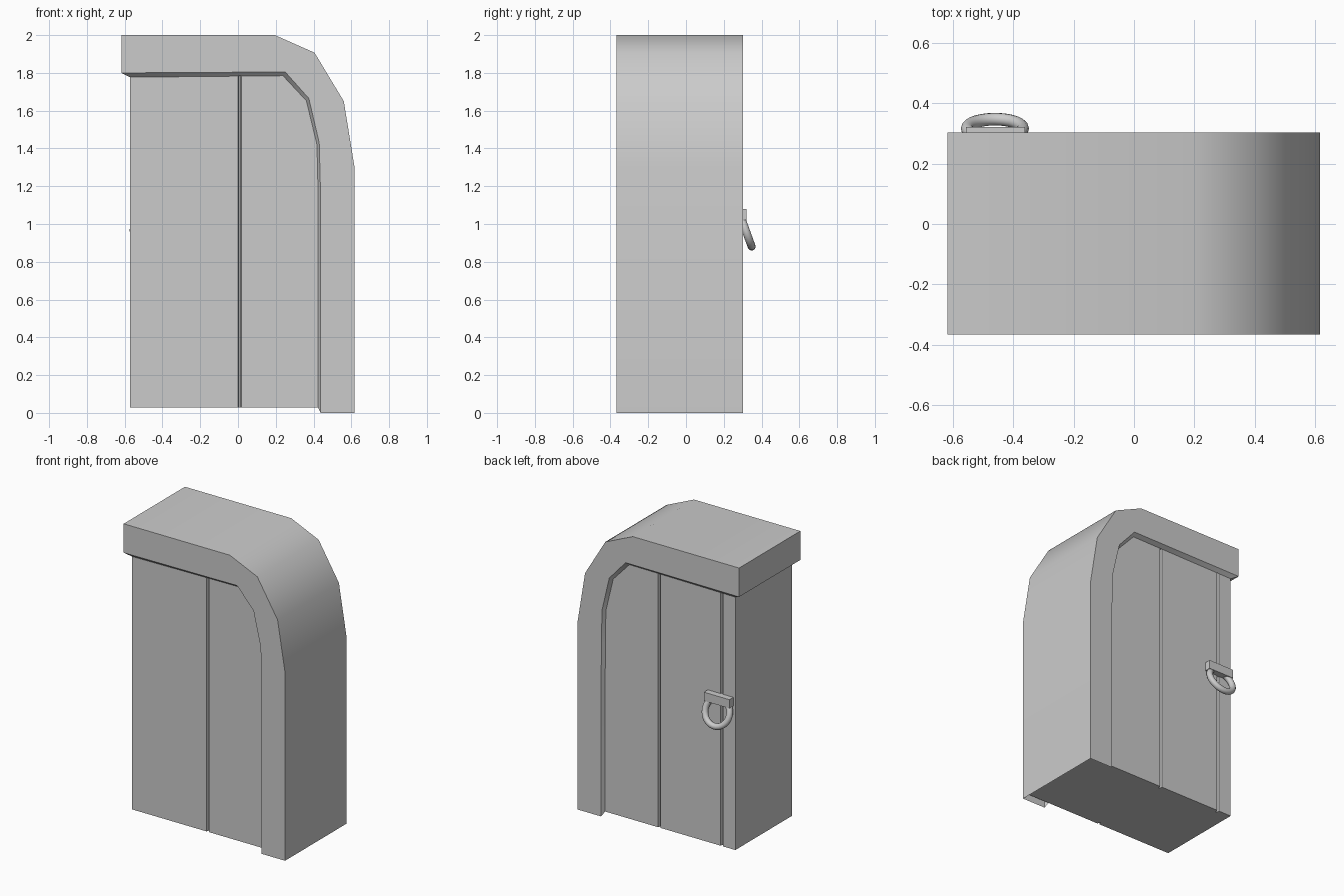
import bpy, bmesh, math

if "Cube" in bpy.data.objects:
    bpy.data.objects.remove(bpy.data.objects["Cube"])

def make(name, verts, faces):
    bm = bmesh.new()
    vs = [bm.verts.new(v) for v in verts]
    for f in faces:
        bm.faces.new([vs[i] for i in f])
    bmesh.ops.recalc_face_normals(bm, faces=bm.faces)
    me = bpy.data.meshes.new(name)
    bm.to_mesh(me)
    bm.free()
    ob = bpy.data.objects.new(name, me)
    bpy.context.collection.objects.link(ob)
    return ob

def smooth(ob, deg):
    bpy.ops.object.select_all(action='DESELECT')
    ob.select_set(True)
    bpy.context.view_layer.objects.active = ob
    bpy.ops.object.shade_smooth_by_angle(angle=math.radians(deg))

FRONT, BACK, INSET = -0.367, 0.303, 0.025

# Half-arch frame: outer, inner and recessed-lip outlines (x, z)
outer = [(-0.618, 2), (0.195, 2), (0.405, 1.907), (0.56, 1.65), (0.617, 1.3), (0.617, 0)]
inner = [(-0.618, 1.8), (0.25, 1.805), (0.375, 1.665), (0.43, 1.43), (0.436, 1.2), (0.438, 0)]
lip = [(-0.572, 1.777), (0.238, 1.785), (0.362, 1.652), (0.418, 1.42), (0.423, 1.2), (0.424, 0.028)]
verts = []
for o, i, l in zip(outer, inner, lip):
    for (x, z), y in ((l, FRONT + INSET), (i, FRONT), (o, FRONT),
                      (o, BACK), (i, BACK), (l, BACK - INSET)):
        verts.append((x, y, z))
faces = [(6*s + k, 6*s + k + 1, 6*s + k + 7, 6*s + k + 6) for s in range(5) for k in range(5)]
faces += [(1, 2, 3, 4), (0, 1, 4, 5)]  # lintel end and its sloped underside
frame = make("arch_frame", verts, faces)
smooth(frame, 40)

# Door slab: plan outline with plank grooves, tapered behind the frame
yf, yb, g = FRONT + INSET, BACK - INSET, 0.02

def groove(x, y, d):
    return [(x - 0.009, y), (x - 0.004, y + d), (x + 0.004, y + d), (x + 0.009, y)]

plan = [(-0.572, yf)] + groove(0.009, yf, g) + [(0.61, yf), (0.61, yb)]
plan += groove(0.009, yb, -g)[::-1] + groove(-0.468, yb, -g)[::-1] + [(-0.572, yb)]
n = len(plan)
verts = [(x, y, 0.028) for x, y in plan] + [(min(x, 0.44), y, 1.785) for x, y in plan]
faces = [(i, (i + 1) % n, n + (i + 1) % n, n + i) for i in range(n)]
faces += [tuple(range(n)), tuple(range(n, 2 * n))]
make("door_slab", verts, faces)

# Handle bracket
bpy.ops.mesh.primitive_cube_add(size=1, location=(-0.459, 0.295, 1.05))
bracket = bpy.context.object
bracket.name = "handle_bracket"
bracket.scale = (0.196, 0.052, 0.06)

# Pull ring, hanging outward at a tilt
bpy.ops.mesh.primitive_torus_add(major_radius=0.092, minor_radius=0.021,
                                 major_segments=28, minor_segments=12,
                                 location=(-0.461, 0.316, 0.967),
                                 rotation=(math.radians(90 + 20), 0, 0))
ring = bpy.context.object
ring.name = "pull_ring"
smooth(ring, 60)
